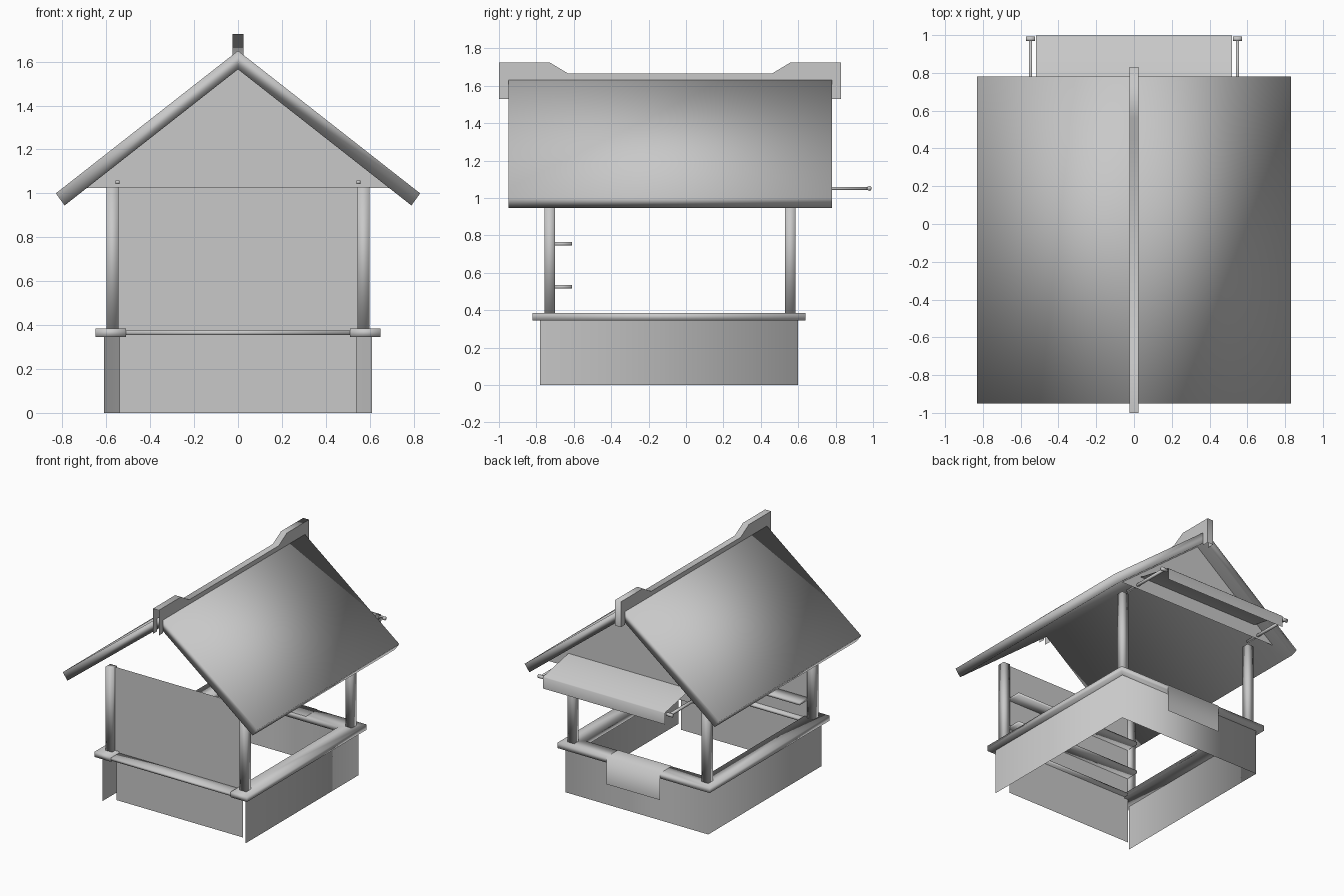
import bpy, bmesh
from mathutils import Vector

cube = bpy.data.objects.get("Cube")
if cube:
    bpy.data.objects.remove(cube)

grey = bpy.data.materials.new("plain_grey")
grey.use_nodes = True
COLOUR = (0.58, 0.58, 0.58, 1)
grey.diffuse_color = COLOUR
grey.node_tree.nodes["Principled BSDF"].inputs["Base Color"].default_value = COLOUR


def finish(name, bm, closed=True):
    if closed:
        bmesh.ops.recalc_face_normals(bm, faces=bm.faces)
    for f in bm.faces:
        f.smooth = True
    me = bpy.data.meshes.new(name)
    bm.to_mesh(me)
    bm.free()
    me.materials.append(grey)
    ob = bpy.data.objects.new(name, me)
    bpy.context.collection.objects.link(ob)
    return ob


def prism(name, points, offset):
    """Closed solid: a flat outline pushed along an offset."""
    bm = bmesh.new()
    face = bm.faces.new([bm.verts.new(p) for p in points])
    out = bmesh.ops.extrude_face_region(bm, geom=[face], use_keep_orig=True)
    moved = [g for g in out["geom"] if isinstance(g, bmesh.types.BMVert)]
    bmesh.ops.translate(bm, verts=moved, vec=Vector(offset))
    return finish(name, bm)


def box(name, x0, x1, y0, y1, z0, z1):
    pts = [(x0, y0, z0), (x1, y0, z0), (x1, y1, z0), (x0, y1, z0)]
    return prism(name, pts, (0, 0, z1 - z0))


def strip(name, path, offset):
    """Open sheet: a path swept along an offset."""
    bm = bmesh.new()
    a = [bm.verts.new(p) for p in path]
    b = [bm.verts.new(Vector(p) + Vector(offset)) for p in path]
    for i in range(len(path) - 1):
        bm.faces.new((a[i], a[i + 1], b[i + 1], b[i]))
    return finish(name, bm, False)


# Base: three joined walls and a recessed front wall
W = 0.61
strip("base_walls", [(W, -0.78, 0), (W, 0.60, 0), (-W, 0.60, 0), (-W, -0.78, 0)], (0, 0, 0.345))
strip("base_front_wall", [(-0.54, -0.71, 0), (0.54, -0.71, 0)], (0, 0, 0.355))

# Counter: U-shaped top with a thin ledge along the front
u = [(-0.65, -0.82), (-0.65, 0.64), (0.65, 0.64), (0.65, -0.82),
     (0.51, -0.82), (0.51, 0.50), (-0.51, 0.50), (-0.51, -0.82)]
prism("counter_top", [(x, y, 0.345) for x, y in u], (0, 0, 0.04))
box("counter_front_ledge", -0.51, 0.51, -0.82, -0.68, 0.355, 0.375)

# Cloth flap over the back of the counter
strip("counter_flap", [(0.23, 0.50, 0.388), (0.23, 0.643, 0.388), (0.23, 0.643, 0.18)], (-0.46, 0, 0))

# Posts
for side, s in (("left", 1), ("right", -1)):
    for end, y in (("front", -0.728), ("back", 0.558)):
        box(f"{end}_{side}_post", s * 0.572 - 0.028, s * 0.572 + 0.028,
            y - 0.028, y + 0.028, 0.38, 1.03)

# Front panel and the shelves behind it
strip("front_panel", [(-0.545, -0.72, 0.375), (0.545, -0.72, 0.375)], (0, 0, 0.655))
for name, z in (("lower_shelf", 0.515), ("upper_shelf", 0.745)):
    box(name, -0.54, 0.54, -0.715, -0.61, z, z + 0.02)

# Roof: one folded slab, with a gable sheet at the back
roof = [(0, 1.65), (0.83, 1.0), (0.79, 0.945), (0, 1.565), (-0.79, 0.945), (-0.83, 1.0)]
prism("roof", [(x, -0.95, z) for x, z in roof], (0, 1.73, 0))
bm = bmesh.new()
bm.faces.new([bm.verts.new(p) for p in ((0.69, 0.69, 1.025), (-0.69, 0.69, 1.025), (0, 0.69, 1.566))])
finish("back_gable", bm, False)

# Ridge cap: hollow channel, open at the front, raised at both ends
R = 0.025
top = [(-1.0, 1.725), (-0.73, 1.725), (-0.63, 1.665), (0.46, 1.665), (0.56, 1.725), (0.83, 1.725)]
low = [(0.83, 1.53), (0.78, 1.53), (0.78, 1.62), (-0.95, 1.62), (-0.95, 1.53), (-1.0, 1.53)]
for side, s in (("left", 1), ("right", -1)):
    bm = bmesh.new()
    outline = [(s * R, y, z) for y, z in top + low]
    bm.faces.new([bm.verts.new(p) for p in (outline[::-1] if s > 0 else outline)])
    finish(f"ridge_cap_{side}_side", bm, False)
strip("ridge_cap_top", [(R, y, z) for y, z in top + low[:1]], (-2 * R, 0, 0))

# Awning sheet with a hanging front edge, on two arms
strip("awning", [(0.52, 0.685, 1.13), (0.52, 0.99, 1.068), (0.52, 0.997, 1.06), (0.52, 0.997, 0.975)],
      (-1.04, 0, 0))
for side, s in (("left", 1), ("right", -1)):
    x = s * 0.548
    box(f"awning_{side}_arm", x - 0.009, x + 0.009, 0.58, 0.985, 1.043, 1.059)
    bm = bmesh.new()
    bmesh.ops.create_cone(bm, cap_ends=True, segments=10, radius1=0.013, radius2=0.013, depth=0.05)
    for v in bm.verts:
        v.co = Vector((v.co.z + x, v.co.x + 0.98, v.co.y + 1.051))
    finish(f"awning_{side}_knob", bm)
